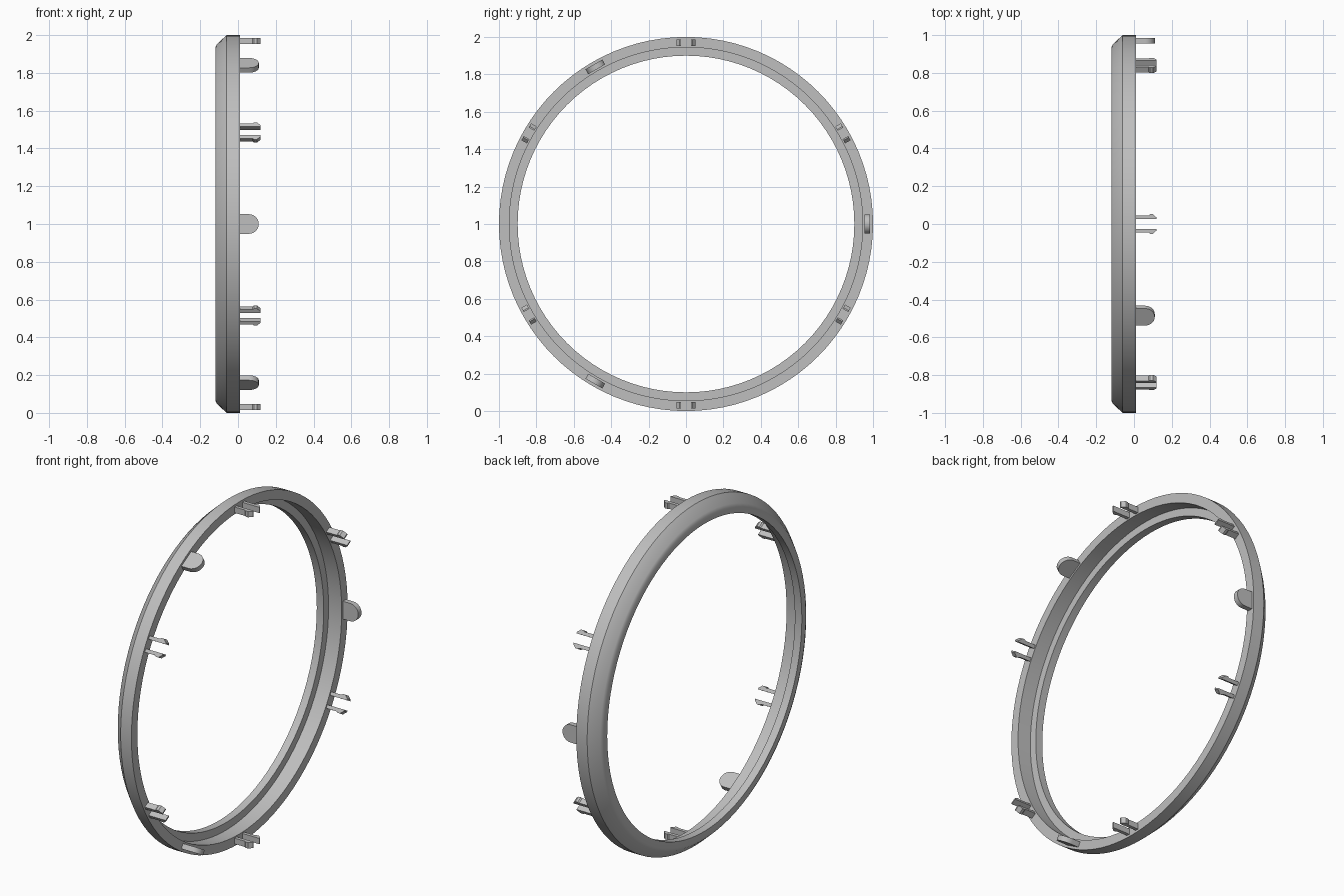
import bpy, bmesh, math
from mathutils import Vector

cube = bpy.data.objects.get("Cube")
if cube:
    bpy.data.objects.remove(cube)

grey = bpy.data.materials.new("light grey plastic")
grey.use_nodes = True
grey.diffuse_color = (0.52, 0.52, 0.52, 1)
grey.node_tree.nodes["Principled BSDF"].inputs["Base Color"].default_value = grey.diffuse_color

CENTRE = Vector((0, 0, 1))


def finish(bm, name):
    bmesh.ops.recalc_face_normals(bm, faces=bm.faces)
    mesh = bpy.data.meshes.new(name)
    bm.to_mesh(mesh)
    bm.free()
    mesh.materials.append(grey)
    obj = bpy.data.objects.new(name, mesh)
    bpy.context.collection.objects.link(obj)
    bpy.ops.object.select_all(action='DESELECT')
    obj.select_set(True)
    bpy.context.view_layer.objects.active = obj
    bpy.ops.object.shade_smooth_by_angle(angle=math.radians(30))
    return obj


def lathe(name, profile, steps):
    """Turn a closed (x, radius) profile around the x axis."""
    bm = bmesh.new()
    verts = [bm.verts.new((x, 0, 1 + r)) for x, r in profile]
    edges = [bm.edges.new((verts[i - 1], verts[i])) for i in range(len(verts))]
    bmesh.ops.spin(bm, geom=verts + edges, cent=CENTRE, axis=(1, 0, 0),
                   angle=math.tau, steps=steps, use_merge=True)
    bmesh.ops.remove_doubles(bm, verts=bm.verts, dist=1e-5)
    return finish(bm, name)


def rim_plate(name, outline, r_in, r_out, degrees):
    """Extrude an (x, tangent) outline radially at an angle on the rim."""
    a = math.radians(degrees)
    radial = Vector((0, math.cos(a), math.sin(a)))
    tangent = Vector((0, -math.sin(a), math.cos(a)))
    bm = bmesh.new()
    face = bm.faces.new([bm.verts.new(CENTRE + Vector((x, 0, 0)) + tangent * t + radial * r_in)
                         for x, t in outline])
    top = bmesh.ops.extrude_face_region(bm, geom=[face])["geom"]
    bmesh.ops.translate(bm, vec=radial * (r_out - r_in),
                        verts=[v for v in top if isinstance(v, bmesh.types.BMVert)])
    return finish(bm, name)


# Bevelled ring with a stepped inner lip
lathe("bezel_ring", [(0.01, 0.945), (0.01, 1.0), (-0.06, 1.0), (-0.112, 0.952),
                     (-0.12, 0.935), (-0.12, 0.90), (-0.075, 0.90), (-0.075, 0.945)], 96)

# Three round-ended locating tabs
tab = [(0.0, -0.052), (0.058, -0.052)]
tab += [(0.058 + 0.052 * math.cos(b), 0.052 * math.sin(b))
        for b in (math.pi * (i / 14 - 0.5) for i in range(1, 14))]
tab += [(0.058, 0.052), (0.0, 0.052)]
for i in range(3):
    rim_plate(f"locating_tab_{i + 1}", tab, 0.955, 0.985, i * 120)

# Six pairs of hooked snap prongs
prong = [(0.0, 0.026), (0.12, 0.026), (0.12, 0.034), (0.1, 0.052),
         (0.085, 0.052), (0.078, 0.046), (0.0, 0.046)]
for i in range(6):
    for side, sign in (("a", 1), ("b", -1)):
        rim_plate(f"snap_prong_{i + 1}{side}", [(x, sign * t) for x, t in prong],
                  0.952, 0.986, 30 + i * 60)
